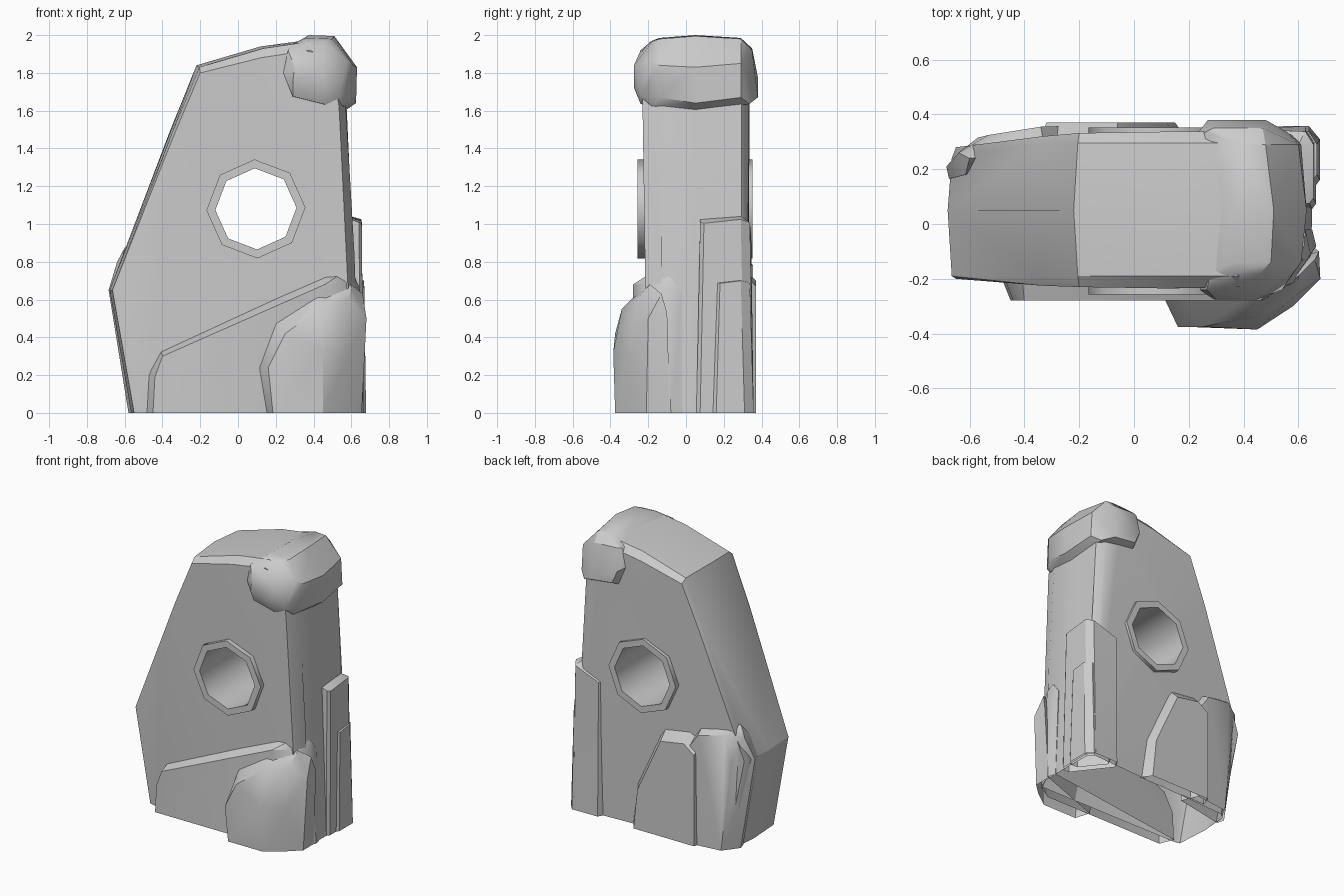
import bpy, bmesh, math

if "Cube" in bpy.data.objects:
    bpy.data.objects.remove(bpy.data.objects["Cube"])


def finish(mesh, angle=30):
    """Smooth shading that keeps edges above the angle sharp."""
    for p in mesh.polygons:
        p.use_smooth = True
    mesh.set_sharp_from_angle(angle=math.radians(angle))


def add_object(name, bm, angle=30):
    mesh = bpy.data.meshes.new(name)
    bm.to_mesh(mesh)
    bm.free()
    finish(mesh, angle)
    obj = bpy.data.objects.new(name, mesh)
    bpy.context.collection.objects.link(obj)
    return obj


def open_base(bm):
    flat = [f for f in bm.faces if all(v.co.z < 0.002 for v in f.verts)]
    bmesh.ops.delete(bm, geom=flat, context='FACES')


def hull(name, pts, keep_base=False):
    bm = bmesh.new()
    for p in pts:
        bm.verts.new(p)
    res = bmesh.ops.convex_hull(bm, input=bm.verts)
    junk = {g for g in res['geom_interior'] + res['geom_unused']
            if isinstance(g, bmesh.types.BMVert)}
    bmesh.ops.delete(bm, geom=list(junk), context='VERTS')
    bmesh.ops.dissolve_limit(bm, angle_limit=math.radians(1.5),
                             verts=bm.verts, edges=bm.edges)
    bmesh.ops.recalc_face_normals(bm, faces=bm.faces)
    if not keep_base:
        open_base(bm)
    return add_object(name, bm)


def at_y(y, profile):
    return [(x, y, z) for x, z in profile]


def octagon_tube(name, radii, y0, y1):
    """Octagonal prism along y; two radii give a tube."""
    bm = bmesh.new()

    def loop(r, y):
        return [bm.verts.new((0.095 + r * math.cos(i * math.pi / 4 + 0.03), y,
                              1.08 + r * math.sin(i * math.pi / 4 + 0.03))) for i in range(8)]
    if len(radii) == 1:
        loops = [loop(radii[0], y0), loop(radii[0], y1)]
        for lp in loops:
            bm.faces.new(lp)
        pairs = [(0, 1)]
    else:
        a, b = radii
        loops = [loop(a, y0), loop(b, y0), loop(b, y1), loop(a, y1)]
        pairs = [(0, 1), (1, 2), (2, 3), (3, 0)]
    for s, t in pairs:
        for i in range(8):
            j = (i + 1) % 8
            bm.faces.new((loops[s][i], loops[s][j], loops[t][j], loops[t][i]))
    bmesh.ops.recalc_face_normals(bm, faces=bm.faces)
    return add_object(name, bm, 60)


# Main standing stone: crown mid-line, rim, and inset front and back faces
crown = [(-0.565, 0), (-0.68, 0.65), (-0.365, 1.48), (-0.22, 1.84), (0.12, 1.94),
         (0.38, 1.975), (0.53, 1.9), (0.575, 1.62), (0.62, 0.85), (0.65, 0)]
face = [(-0.51, 0), (-0.65, 0.65), (-0.335, 1.48), (-0.2, 1.8), (0.12, 1.88),
        (0.38, 1.92), (0.5, 1.86), (0.535, 1.62), (0.585, 0.8), (0.615, 0)]
front_y = [-0.2, -0.2, -0.225, -0.23, -0.235, -0.23, -0.225, -0.23, -0.215, -0.205]
back_y = [0.275, 0.28, 0.32, 0.332, 0.337, 0.337, 0.33, 0.322, 0.328, 0.33]
pts = at_y(0.05, crown)
for i, ((x, z), f, b) in enumerate(zip(crown, front_y, back_y)):
    s = 0.015 if i < 5 else -0.004
    pts += [(x + s, -0.13 if i > 6 else -0.19, z - (0.01 if 2 < i < 7 else 0)),
            (x + s, 0.24 if i < 2 else 0.295, z - (0.01 if 2 < i < 7 else 0))]
for (x, z), f, b in zip(face, front_y, back_y):
    pts += [(x, f, z), (x, b, z)]
body = hull("standing_stone", pts, keep_base=True)

# Octagonal window cut through, then the open base
cutter = octagon_tube("window_cutter", [0.235], -1, 1)
cutter.hide_render = True
mod = body.modifiers.new("window", 'BOOLEAN')
mod.operation, mod.object, mod.solver = 'DIFFERENCE', cutter, 'EXACT'
cut = bpy.data.meshes.new_from_object(
    body.evaluated_get(bpy.context.evaluated_depsgraph_get()))
body.modifiers.clear()
bm = bmesh.new()
bm.from_mesh(cut)
open_base(bm)
bm.to_mesh(body.data)
bm.free()
finish(body.data)
bpy.data.objects.remove(cutter)
octagon_tube("window_frame", [0.215, 0.262], -0.257, 0.353)

# Boulder cap hooked over the top right corner
hull("boulder_cap",
     at_y(-0.275, [(0.29, 1.75), (0.3, 1.83), (0.45, 1.72), (0.45, 1.84)])
     + at_y(-0.24, [(0.24, 1.8), (0.265, 1.92), (0.29, 1.675), (0.45, 1.635), (0.54, 1.68)])
     + at_y(-0.18, [(0.28, 1.945), (0.37, 1.97), (0.46, 1.965), (0.58, 1.86), (0.56, 1.625)])
     + at_y(-0.14, [(0.36, 1.985), (0.5, 1.98), (0.61, 1.67), (0.61, 1.84)])
     + at_y(0.05, [(0.375, 2.0), (0.51, 1.995), (0.63, 1.83), (0.625, 1.64), (0.56, 1.595)])
     + at_y(0.29, [(0.29, 1.95), (0.4, 1.985), (0.48, 1.98), (0.6, 1.85), (0.61, 1.67)])
     + at_y(0.335, [(0.235, 1.8), (0.26, 1.93), (0.29, 1.67), (0.56, 1.635)])
     + at_y(0.38, [(0.27, 1.78), (0.48, 1.67), (0.31, 1.69)])
     + at_y(0.35, [(0.47, 1.92), (0.29, 1.93)]))

# Long slab along the front foot, wrapping the right corner
hull("front_slab",
     at_y(-0.18, [(-0.49, 0), (-0.48, 0.2), (-0.41, 0.33), (0.2, 0.6), (0.47, 0.74), (0.56, 0.745)])
     + at_y(-0.28, [(-0.45, 0), (-0.44, 0.19), (-0.4, 0.3), (0.2, 0.565), (0.46, 0.68), (0.5, 0)])
     + [(0.57, -0.22, 0.69), (0.6, -0.22, 0), (0.59, -0.13, 0.75), (0.62, -0.08, 0.715),
        (0.645, -0.11, 0.66), (0.625, -0.02, 0.64), (0.65, -0.02, 0), (0.665, -0.08, 0)])

# Boulder at the front right foot
hull("front_boulder",
     at_y(-0.27, [(0.15, 0), (0.11, 0.24), (0.2, 0.48), (0.42, 0.62)])
     + at_y(-0.375, [(0.185, 0), (0.16, 0.24), (0.25, 0.42), (0.45, 0.0)])
     + [(0.45, -0.385, 0.32), (0.43, -0.34, 0.55), (0.59, -0.26, 0.6),
        (0.58, -0.3, 0.3), (0.57, -0.29, 0), (0.46, -0.25, 0.64),
        (0.6, -0.19, 0.68), (0.66, -0.13, 0.63), (0.68, -0.2, 0.5),
        (0.655, -0.21, 0), (0.675, -0.1, 0.53), (0.655, -0.085, 0)])


# Stepped corner plates at the back right
def corner_plate(name, y0, x1, out, top, drop):
    pts = []
    for t, grow in ((0, 0.02), (1, 0)):
        z = top * t
        pts += [(0.6, y0 - grow, z * 0.985), (out - 0.015 + grow / 2, y0 - grow, z * 0.97),
                (out + grow / 2, y0 + 0.02 - grow, z * 0.965),
                (out + grow / 2, 0.29 + grow, z * 0.985),
                (0.6, 0.29, z), (out - 0.03, 0.338 + grow, z * 0.97),
                (x1, 0.345 + grow / 2, (top - drop) * t),
                (x1 - 0.03, 0.3, (top - drop) * t)]
    hull(name, pts)


corner_plate("tall_corner_plate", 0.075, 0.44, 0.655, 1.04, 0.1)
corner_plate("short_corner_plate", 0.16, 0.5, 0.668, 0.71, 0.08)

# Two slabs leaning on the back left foot
hull("back_slab",
     at_y(0.3, [(0.2, 0), (0.16, 0.3), (-0.02, 0.69), (-0.06, 0.745), (-0.25, 0.765), (-0.34, 0.7), (-0.34, 0)])
     + at_y(0.37, [(0.15, 0), (0.12, 0.28), (-0.06, 0.67), (-0.24, 0.7), (-0.32, 0.64), (-0.32, 0)]))
hull("back_corner_slab",
     at_y(0.24, [(-0.2, 0), (-0.22, 0.7), (-0.32, 0.84), (-0.56, 0.885), (-0.6, 0.875)])
     + at_y(0.355, [(-0.25, 0), (-0.27, 0.68), (-0.34, 0.78)])
     + [(-0.53, 0.325, 0.82), (-0.57, 0.315, 0.62), (-0.5, 0.325, 0),
        (-0.64, 0.26, 0.8), (-0.685, 0.21, 0.65), (-0.58, 0.22, 0),
        (-0.615, 0.18, 0.81), (-0.675, 0.165, 0.65), (-0.565, 0.17, 0)])
